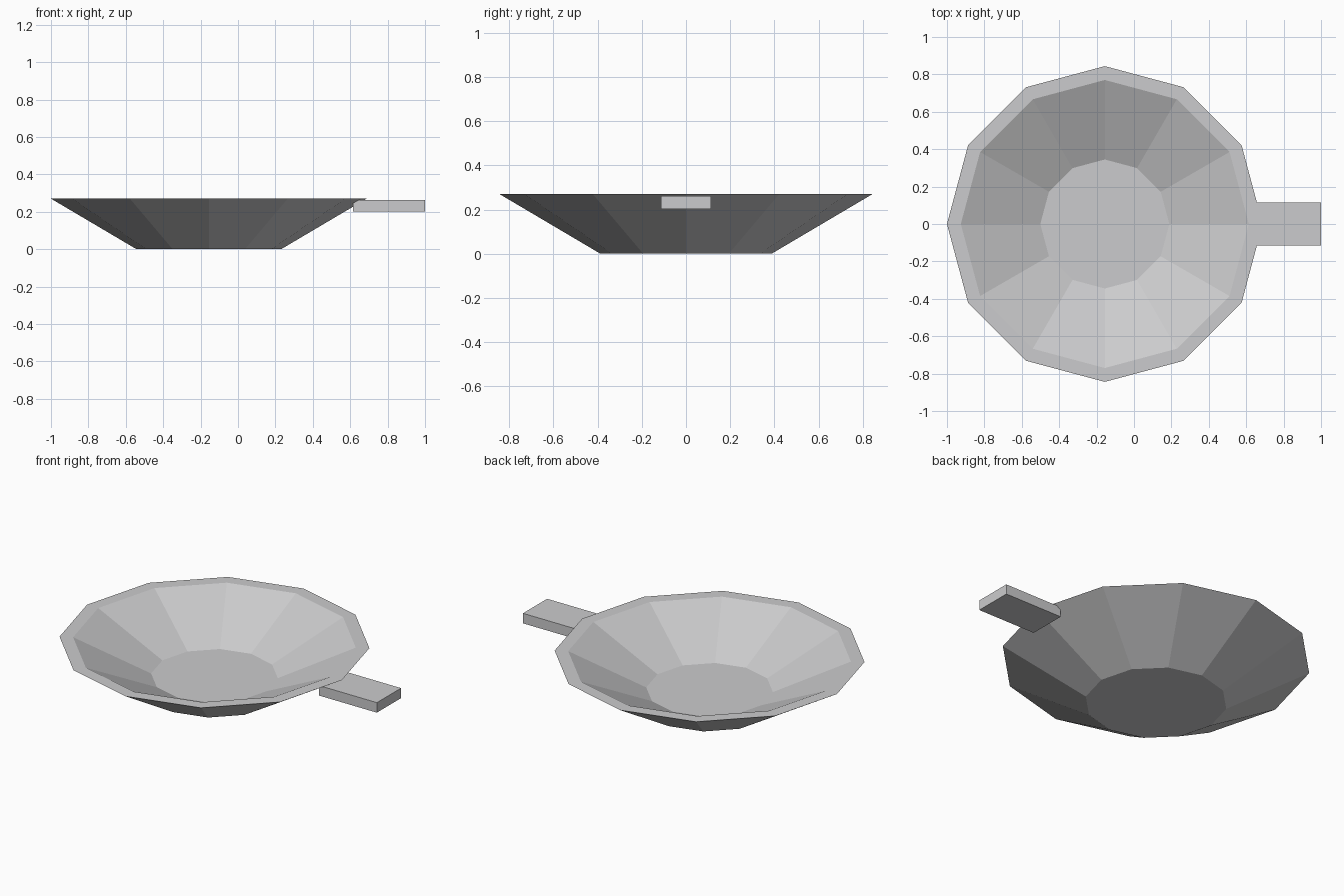
import bpy
import bmesh
from math import cos, sin, tau
from mathutils import Matrix

default = bpy.data.objects.get("Cube")
if default:
    bpy.data.objects.remove(default, do_unlink=True)

SIDES = 12
BOWL_X = -0.156

grey = bpy.data.materials.new("plain grey")
grey.use_nodes = True
colour = (0.6, 0.6, 0.61, 1)
grey.diffuse_color = colour
grey.node_tree.nodes["Principled BSDF"].inputs["Base Color"].default_value = colour


def add_object(name, bm):
    bmesh.ops.recalc_face_normals(bm, faces=bm.faces)
    mesh = bpy.data.meshes.new(name)
    bm.to_mesh(mesh)
    bm.free()
    mesh.materials.append(grey)
    obj = bpy.data.objects.new(name, mesh)
    bpy.context.collection.objects.link(obj)
    return obj


# Bowl: profile of (radius, height) from the foot, over the rim, to the inner floor
profile = [(0.387, 0), (0.844, 0.27), (0.77, 0.27), (0.345, 0.07)]
bm = bmesh.new()
rings = [[bm.verts.new((r * cos(tau * i / SIDES), r * sin(tau * i / SIDES), z))
          for i in range(SIDES)] for r, z in profile]
for low, high in zip(rings, rings[1:]):
    for i in range(SIDES):
        j = (i + 1) % SIDES
        bm.faces.new((low[i], low[j], high[j], high[i]))
bm.faces.new(rings[0])
bm.faces.new(rings[-1])
bowl = add_object("bowl", bm)
bowl.location.x = BOWL_X

# Handle: flat bar tucked under the rim
bm = bmesh.new()
bmesh.ops.create_cube(bm, size=1, matrix=Matrix.Diagonal((0.385, 0.228, 0.06, 1)))
handle = add_object("handle", bm)
handle.location = (0.8075, 0, 0.232)
